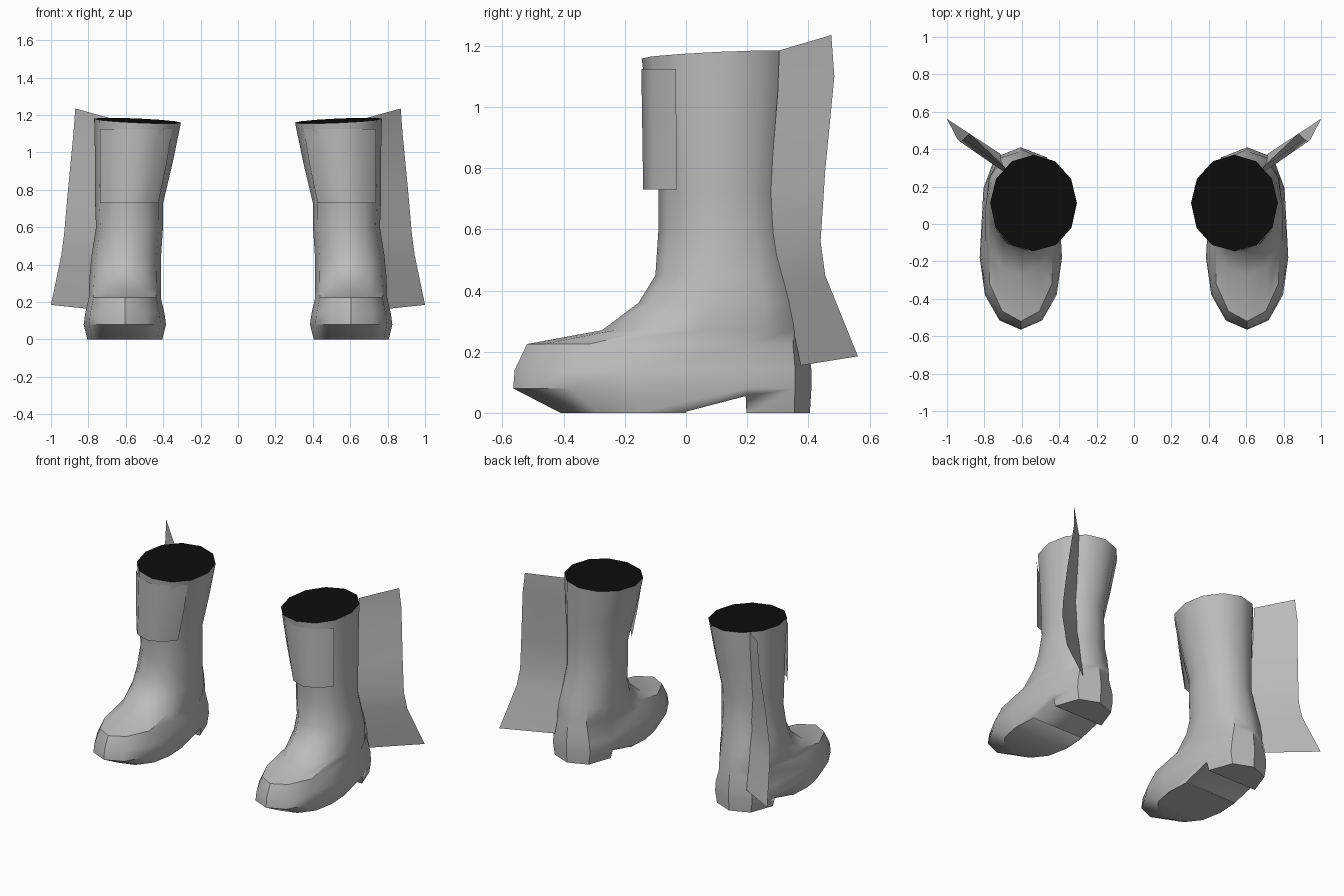
import bpy, bmesh
from math import sin, cos, radians, pi

if "Cube" in bpy.data.objects:
    bpy.data.objects.remove(bpy.data.objects["Cube"])


def material(name, value):
    m = bpy.data.materials.new(name)
    m.diffuse_color = (value, value, value, 1)
    m.use_nodes = True
    m.node_tree.nodes["Principled BSDF"].inputs["Base Color"].default_value = m.diffuse_color
    return m


LEATHER = material("grey leather", 0.5)
DARK = material("black opening", 0.004)
SIDES = 12


def power(v, n):
    return (1 if v >= 0 else -1) * abs(v) ** (2 / n)


def finish(name, bm, mats, angle=40):
    bmesh.ops.recalc_face_normals(bm, faces=bm.faces)
    me = bpy.data.meshes.new(name)
    bm.to_mesh(me)
    bm.free()
    for m in mats:
        me.materials.append(m)
    ob = bpy.data.objects.new(name, me)
    bpy.context.collection.objects.link(ob)
    bpy.ops.object.select_all(action='DESELECT')
    ob.select_set(True)
    bpy.context.view_layer.objects.active = ob
    bpy.ops.object.shade_smooth_by_angle(angle=radians(angle))
    return ob


def bridge(bm, rows, closed=False):
    n = len(rows[0])
    for a, b in zip(rows, rows[1:]):
        for i in range(n if closed else n - 1):
            j = (i + 1) % n
            bm.faces.new((a[i], a[j], b[j], b[i]))


# Horizontal slices: z, front y, back y, y of widest point, centre x, half width, back roundness
SLICES = [
    (0.000, -0.41, 0.405, -0.15, 0.605, 0.200, 3.0),
    (0.080, -0.565, 0.41, -0.18, 0.605, 0.220, 3.0),
    (0.140, -0.560, 0.41, -0.17, 0.605, 0.212, 3.0),
    (0.225, -0.520, 0.40, -0.10, 0.605, 0.192, 2.7),
    (0.270, -0.275, 0.39, 0.05, 0.605, 0.192, 2.5),
    (0.360, -0.155, 0.375, 0.11, 0.602, 0.190, 2.3),
    (0.450, -0.100, 0.355, 0.12, 0.597, 0.186, 2.1),
    (0.600, -0.090, 0.335, 0.12, 0.580, 0.179, 2.0),
    (0.730, -0.090, 0.330, 0.12, 0.582, 0.182, 2.0),
    (0.950, -0.118, 0.350, 0.115, 0.556, 0.208, 2.0),
    (1.170, -0.145, 0.370, 0.112, 0.537, 0.232, 2.0),
]


def boot(side, s):
    bm = bmesh.new()
    rows = []
    for z, yf, yb, ym, cx, hw, nb in SLICES:
        row = []
        for i in range(SIDES):
            a = 2 * pi * i / SIDES
            n = nb if sin(a) > 0 else 2.1
            dx = hw * power(cos(a), n)
            dy = power(sin(a), n) * ((yb - ym) if sin(a) > 0 else (ym - yf))
            tilt = 0.045 * dx + 0.045 * dy if z > 1.1 else 0
            row.append(bm.verts.new((s * (cx + dx), ym + dy, z + tilt)))
        rows.append(row)
    bridge(bm, rows, closed=True)
    bm.faces.new(rows[0])
    bm.faces.new(rows[-1]).material_index = 1
    body = finish(side + "_boot", bm, [LEATHER, DARK])

    # Arch notch between the sole and the heel
    bm = bmesh.new()
    prof = [(-0.01, -0.05), (0.0, 0.004), (0.195, 0.055), (0.2, -0.05)]
    rows = [[bm.verts.new((s * x, y, z)) for y, z in prof] for x in (0.2, 1.0)]
    bridge(bm, rows, closed=True)
    for r in rows:
        bm.faces.new(r)
    cutter = finish(side + "_arch_cutter", bm, [LEATHER])
    mod = body.modifiers.new("arch", 'BOOLEAN')
    mod.operation = 'DIFFERENCE'
    mod.solver = 'EXACT'
    mod.object = cutter
    bpy.context.view_layer.objects.active = body
    bpy.ops.object.modifier_apply(modifier="arch")
    bpy.data.objects.remove(cutter)


# Front flap wrapped around the shaft
def flap(side, s):
    bm = bmesh.new()
    rows = []
    for z, cx, hw, ry in ((1.125, 0.545, 0.234, 0.256), (0.93, 0.561, 0.214, 0.253), (0.73, 0.582, 0.188, 0.25)):
        rows.append([bm.verts.new((s * (cx + hw * cos(radians(a))), 0.11 + ry * sin(radians(a)), z))
                     for a in (-146, -120, -90, -60, -34)])
    bridge(bm, rows)
    finish(side + "_front_flap", bm, [LEATHER])


# Thin fin at the outer back: inner and outer edge at each level
FIN = [
    ((0.69, 0.305, 1.185), (0.87, 0.475, 1.235)),
    ((0.69, 0.300, 1.05), (0.88, 0.485, 1.10)),
    ((0.69, 0.275, 0.73), (0.91, 0.455, 0.79)),
    ((0.69, 0.290, 0.52), (0.93, 0.440, 0.56)),
    ((0.70, 0.320, 0.42), (0.945, 0.455, 0.45)),
    ((0.715, 0.375, 0.155), (1.0, 0.562, 0.185)),
]


def fin(side, s):
    bm = bmesh.new()
    bridge(bm, [[bm.verts.new((s * x, y, z)) for x, y, z in pair] for pair in FIN])
    finish(side + "_back_fin", bm, [LEATHER], 20)


for side, s in (("right", 1), ("left", -1)):
    boot(side, s)
    flap(side, s)
    fin(side, s)
